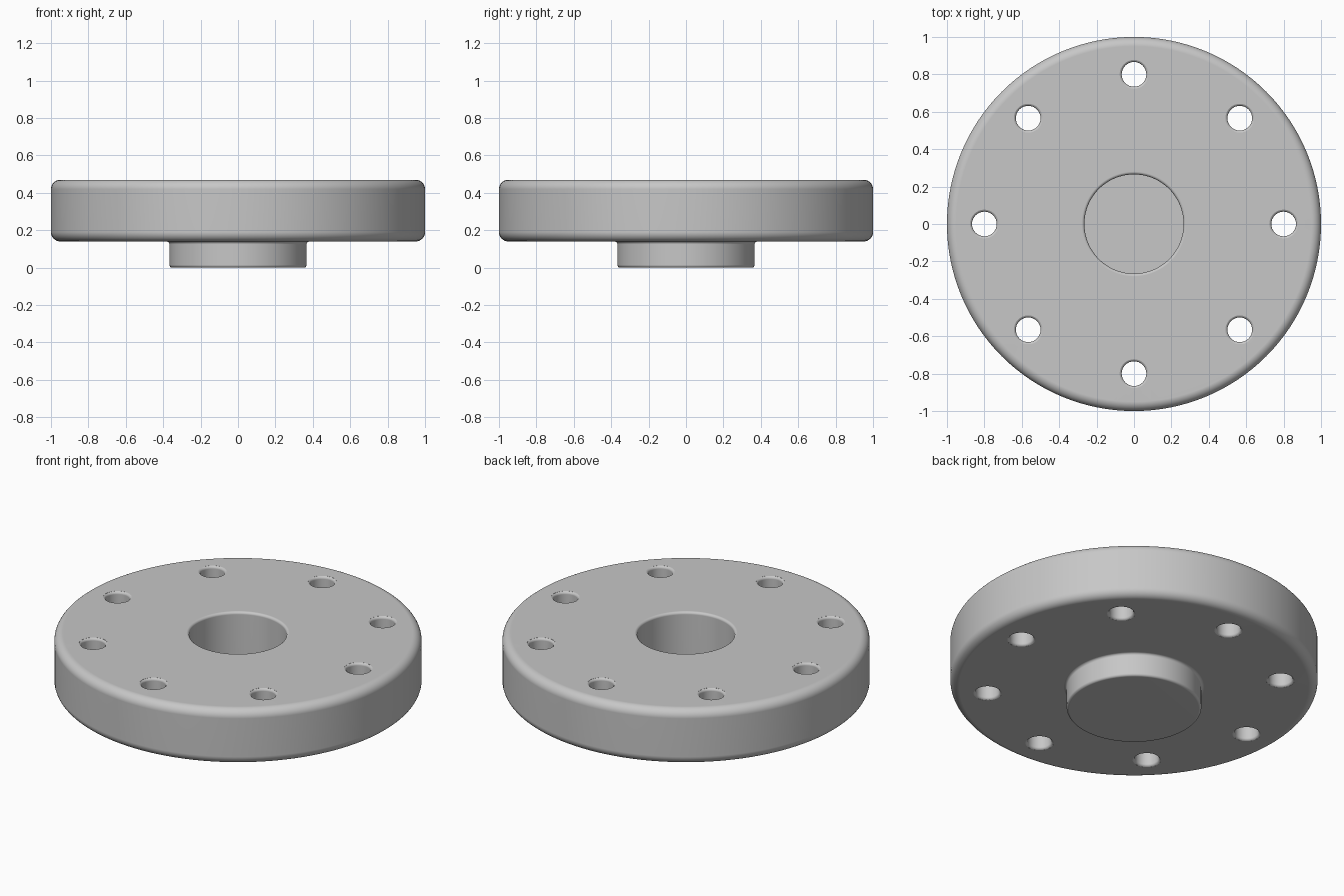
import bpy, bmesh
from math import sin, cos, tau, radians

if "Cube" in bpy.data.objects:
    bpy.data.objects.remove(bpy.data.objects["Cube"])

TOP, UNDER = 0.47, 0.14          # plate faces
HOLES, HOLE_RING = 8, 0.8


def arc(r, z, radius, start, end, steps=5):
    """Profile points of a rounded corner centred on (r, z), angles in degrees."""
    angles = [radians(start + (end - start) * i / steps) for i in range(steps + 1)]
    return [(r + radius * cos(a), z + radius * sin(a)) for a in angles]


def lathe(bm, profile, segments, x=0, y=0):
    """Revolve a profile that starts and ends on the axis."""
    rings = []
    for r, z in profile:
        if r == 0:
            rings.append([bm.verts.new((x, y, z))] * segments)
        else:
            rings.append([bm.verts.new((x + r * cos(tau * i / segments),
                                        y + r * sin(tau * i / segments), z))
                          for i in range(segments)])
    for low, high in zip(rings, rings[1:]):
        for i in range(segments):
            j = (i + 1) % segments
            corners = dict.fromkeys((low[i], low[j], high[j], high[i]))
            bm.faces.new(list(corners))


def to_object(bm, name):
    bmesh.ops.recalc_face_normals(bm, faces=bm.faces)
    mesh = bpy.data.meshes.new(name)
    bm.to_mesh(mesh)
    bm.free()
    obj = bpy.data.objects.new(name, mesh)
    bpy.context.collection.objects.link(obj)
    return obj


steel = bpy.data.materials.new("plain grey")
steel.use_nodes = True
grey = (0.57, 0.57, 0.57, 1)
steel.diffuse_color = grey
steel.node_tree.nodes["Principled BSDF"].inputs["Base Color"].default_value = grey

# Flange: hub, rounded plate and blind bore in one turned profile
profile = ([(0, 0)]
           + arc(0.352, 0.015, 0.015, -90, 0)              # hub lower edge
           + arc(0.382, UNDER - 0.015, 0.015, 180, 90)     # fillet under plate
           + arc(0.95, UNDER + 0.05, 0.05, -90, 0, 8)      # plate lower edge
           + arc(0.95, TOP - 0.05, 0.05, 0, 90, 8)         # plate upper edge
           + arc(0.28, TOP - 0.015, 0.015, 90, 180)        # bore rim
           + [(0.265, 0.1), (0, 0.1)])
bm = bmesh.new()
lathe(bm, profile, 128)
flange = to_object(bm, "flange")
flange.data.materials.append(steel)

# Bolt hole cutter, flared at both ends for softened rims
rim, bore = 0.015, 0.066
flare = ([(0, UNDER - 0.05), (bore + 0.011, UNDER - 0.05)]
         + arc(bore + rim, UNDER + rim, rim, 255, 180, 4)
         + arc(bore + rim, TOP - rim, rim, 180, 105, 4)
         + [(bore + 0.011, TOP + 0.05), (0, TOP + 0.05)])
bm = bmesh.new()
for k in range(HOLES):
    a = tau * k / HOLES
    lathe(bm, flare, 32, HOLE_RING * cos(a), HOLE_RING * sin(a))
cutter = to_object(bm, "bolt_hole_cutter")
cutter.data.materials.append(steel)
cutter.hide_render = True

# Drill the bolt holes
drill = flange.modifiers.new("bolt holes", "BOOLEAN")
drill.operation = "DIFFERENCE"
drill.solver = "EXACT"
drill.object = cutter
bpy.ops.object.select_all(action="DESELECT")
flange.select_set(True)
bpy.context.view_layer.objects.active = flange
bpy.ops.object.modifier_apply(modifier=drill.name)
bpy.data.objects.remove(cutter)

# Smooth shading with crisp flats
bpy.ops.object.shade_smooth_by_angle(angle=radians(35))
weighted = flange.modifiers.new("flat faces", "WEIGHTED_NORMAL")
weighted.keep_sharp = True
